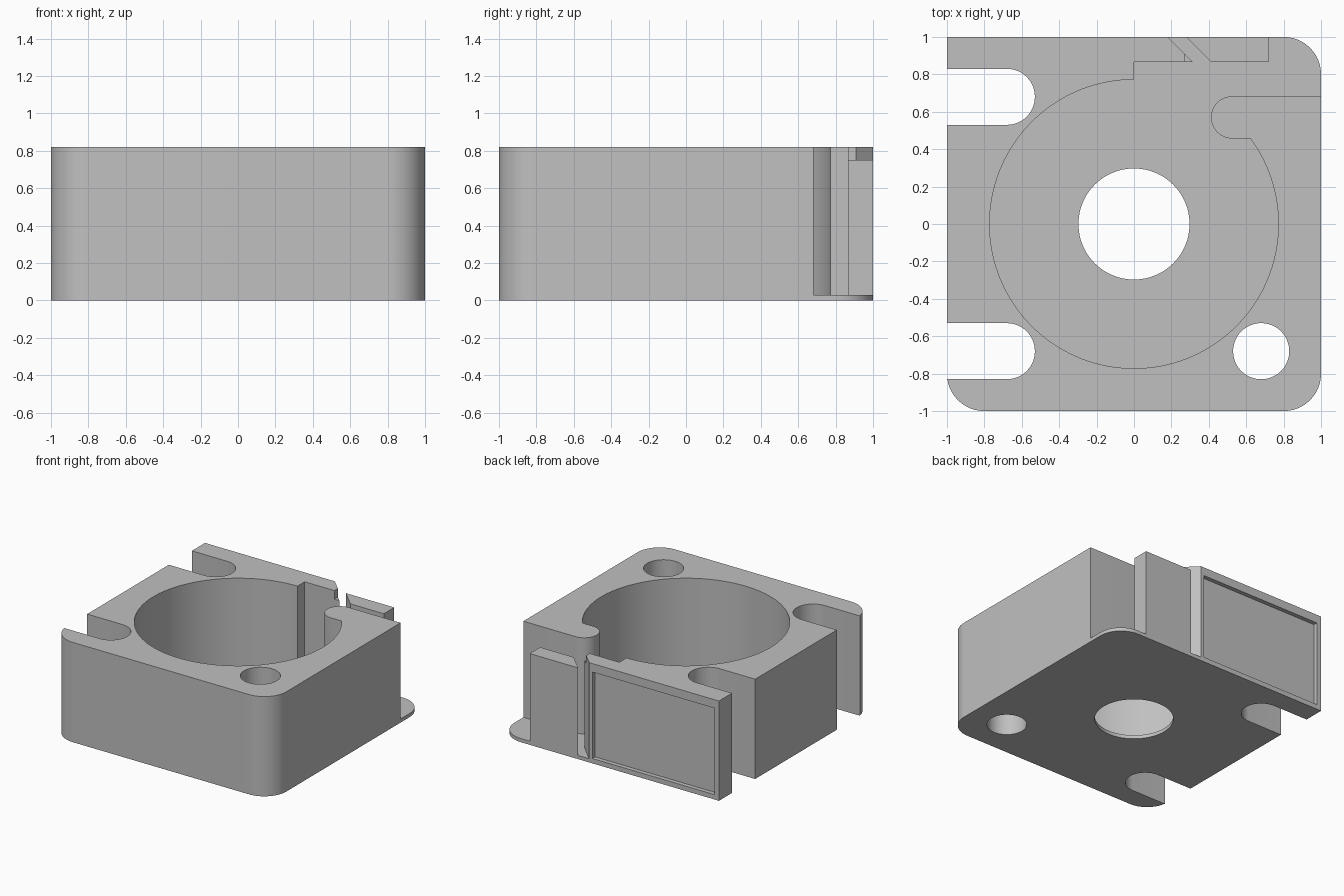
import bpy, bmesh, math

cube = bpy.data.objects.get("Cube")
if cube:
    bpy.data.objects.remove(cube, do_unlink=True)

HEIGHT, FLOOR, LEDGE = 0.82, 0.03, 0.75
CORNER, BOLT, BOLT_R, BORE_R = 0.2, 0.68, 0.15, 0.772

grey = bpy.data.materials.new("housing_grey")
grey.use_nodes = True
colour = (0.53, 0.53, 0.53, 1)
grey.diffuse_color = colour
grey.node_tree.nodes["Principled BSDF"].inputs["Base Color"].default_value = colour


def arc(cx, cy, r, start, end, steps=24):
    """Points along an arc, angles in degrees."""
    angles = [math.radians(start + (end - start) * i / steps) for i in range(steps + 1)]
    return [(cx + r * math.cos(a), cy + r * math.sin(a)) for a in angles]


def prism(name, outline, z0, z1):
    """Extrude a flat outline between two heights."""
    bm = bmesh.new()
    face = bm.faces.new([bm.verts.new((x, y, z0)) for x, y in outline])
    top = bmesh.ops.extrude_face_region(bm, geom=[face])["geom"]
    bmesh.ops.translate(bm, vec=(0, 0, z1 - z0),
                        verts=[v for v in top if isinstance(v, bmesh.types.BMVert)])
    bmesh.ops.recalc_face_normals(bm, faces=bm.faces)
    mesh = bpy.data.meshes.new(name)
    bm.to_mesh(mesh)
    bm.free()
    mesh.materials.append(grey)
    obj = bpy.data.objects.new(name, mesh)
    bpy.context.collection.objects.link(obj)
    return obj


def box(x0, x1, y0, y1, z0, z1):
    return prism("cutter", [(x0, y0), (x1, y0), (x1, y1), (x0, y1)], z0, z1)


def cylinder(x, y, r):
    return prism("cutter", arc(x, y, r, 0, 360, 64)[:-1], -0.1, 1)


def activate(obj):
    bpy.ops.object.select_all(action="DESELECT")
    obj.select_set(True)
    bpy.context.view_layer.objects.active = obj


def cut(obj, cutter):
    cutter.hide_render = True
    mod = obj.modifiers.new("cut", "BOOLEAN")
    mod.operation, mod.solver, mod.object = "DIFFERENCE", "EXACT", cutter
    activate(obj)
    bpy.ops.object.modifier_apply(modifier=mod.name)
    bpy.data.objects.remove(cutter, do_unlink=True)


def slot(y):
    """Open mounting slot on the side, traced from back to front."""
    return [(-1, y + BOLT_R)] + arc(-BOLT, y, BOLT_R, 90, -90) + [(-1, y - BOLT_R)]


# Shared side outline: square back corner, two slots, rounded front corners
c = 1 - CORNER
front_left = [p for p in arc(-c, -c, CORNER, 180, 270) if p[1] < -BOLT - BOLT_R]
sides = ([(-1, 1)] + slot(BOLT) + slot(-BOLT) + front_left
         + arc(c, -c, CORNER, 270, 360))

# Floor plate with central intake and screw hole
floor = prism("floor_plate", sides + arc(c, c, CORNER, 0, 90), 0, FLOOR)
cut(floor, cylinder(0, 0, 0.297))
cut(floor, cylinder(BOLT, -BOLT, BOLT_R))

# Scroll wall: tongue beside the outlet, round chamber, outlet step
tongue_y, tongue_r = 0.57, 0.113
meet_y = tongue_y - tongue_r
meet_angle = math.degrees(math.asin(meet_y / BORE_R))
inner = ([(1, tongue_y + tongue_r)] + arc(0.525, tongue_y, tongue_r, 90, 270)
         + arc(0, 0, BORE_R, meet_angle, -270, 120)
         + [(0, 0.865), (0.315, 0.865), (0.18, 1)])
wall = prism("scroll_wall", sides + inner, FLOOR, HEIGHT)
cut(wall, cylinder(BOLT, -BOLT, BOLT_R))
# Blunted upper tip and shallow recessed back panel
cut(wall, box(0.27, 0.4, 0.8, 0.95, LEDGE, 1))
cut(wall, box(-0.96, 0.15, 0.965, 1.1, FLOOR + 0.01, LEDGE))

# Lower outlet wall behind the diagonal cable slit
outlet = prism("outlet_wall", [(0.28, 1), (0.415, 0.865), (0.72, 0.865), (0.72, 1)],
               FLOOR, LEDGE)

for part in (floor, wall, outlet):
    activate(part)
    bpy.ops.object.shade_smooth_by_angle(angle=math.radians(30))
